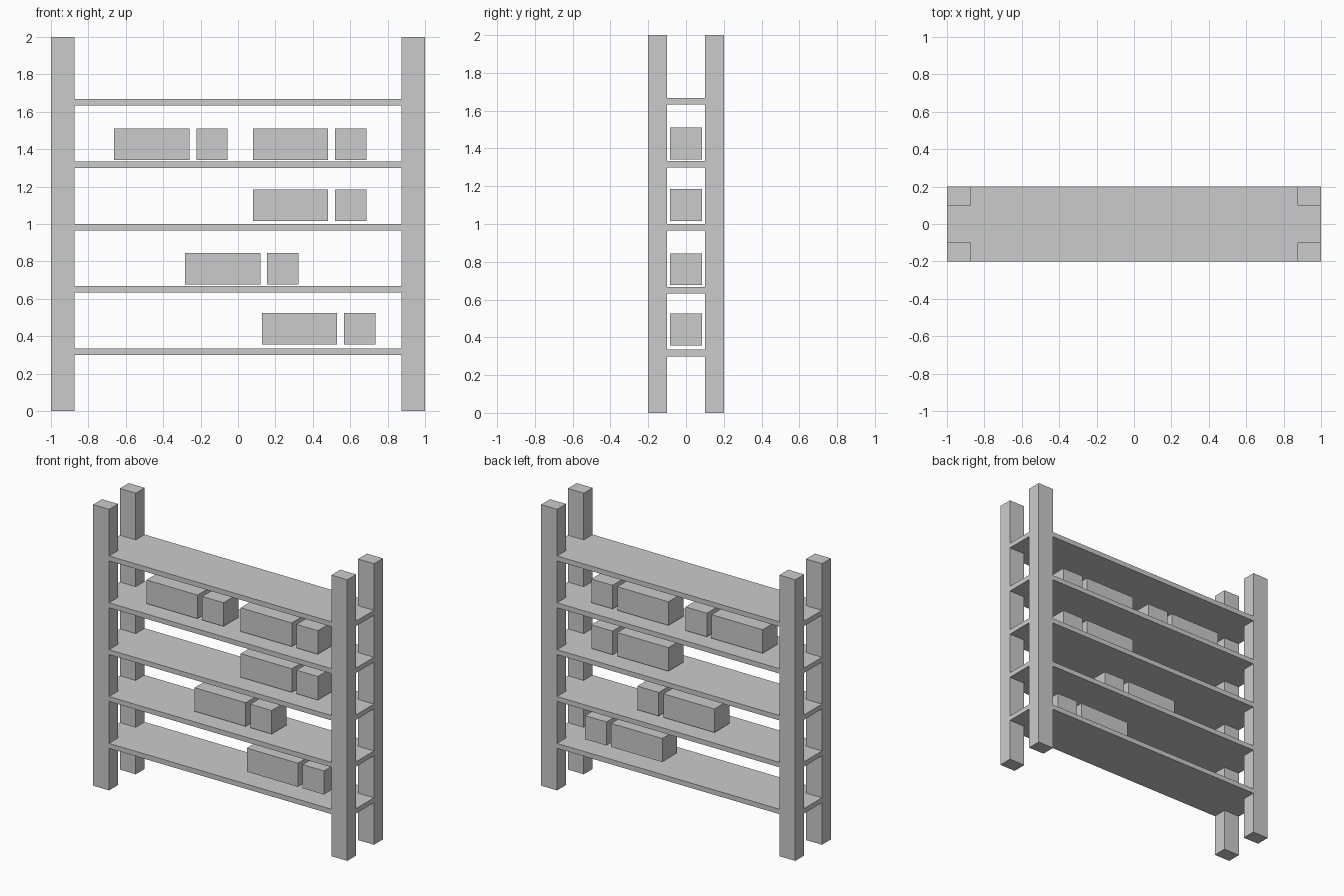
import bpy, bmesh

if "Cube" in bpy.data.objects:
    bpy.data.objects.remove(bpy.data.objects["Cube"])

POST_X, POST_Y = 0.125, 0.10       # post cross-section
HX, HY = 1.0, 0.2                  # half width and half depth of the rack


def finish(name, bm):
    bmesh.ops.recalc_face_normals(bm, faces=bm.faces)
    mesh = bpy.data.meshes.new(name)
    bm.to_mesh(mesh)
    bm.free()
    obj = bpy.data.objects.new(name, mesh)
    bpy.context.collection.objects.link(obj)
    return obj


def box(name, x0, x1, y0, y1, z0, z1):
    bm = bmesh.new()
    bmesh.ops.create_cube(bm, size=1)
    bmesh.ops.scale(bm, vec=(x1 - x0, y1 - y0, z1 - z0), verts=bm.verts)
    bmesh.ops.translate(bm, vec=((x0 + x1) / 2, (y0 + y1) / 2, (z0 + z1) / 2), verts=bm.verts)
    return finish(name, bm)


def shelf(name, z0, z1):
    # board with its four corners notched around the posts
    ix, iy = HX - POST_X, HY - POST_Y
    outline = [(-ix, -HY), (ix, -HY), (ix, -iy), (HX, -iy), (HX, iy), (ix, iy),
               (ix, HY), (-ix, HY), (-ix, iy), (-HX, iy), (-HX, -iy), (-ix, -iy)]
    bm = bmesh.new()
    face = bm.faces.new([bm.verts.new((x, y, z0)) for x, y in outline])
    ext = bmesh.ops.extrude_face_region(bm, geom=[face], use_keep_orig=True)
    top = [v for v in ext["geom"] if isinstance(v, bmesh.types.BMVert)]
    bmesh.ops.translate(bm, vec=(0, 0, z1 - z0), verts=top)
    return finish(name, bm)


# Four corner posts
for side, sx in (("left", -1), ("right", 1)):
    for end, sy in (("front", -1), ("back", 1)):
        xs = sorted((sx * HX, sx * (HX - POST_X)))
        ys = sorted((sy * HY, sy * (HY - POST_Y)))
        box(f"{end}_{side}_post", *xs, *ys, 0, 2)

# Five evenly spaced shelves
for i in range(5):
    top = (i + 1) / 3
    shelf(f"shelf_{i + 1}", top - 0.034, top + 0.001)

# Stored goods: each group is a long carton followed by a short one (start x, bottom z)
groups = [(0.128, 0.357), (-0.283, 0.677), (0.08, 1.016), (0.08, 1.342), (-0.662, 1.342)]
for i, (x, z) in enumerate(groups, 1):
    box(f"long_carton_{i}", x, x + 0.402, -0.084, 0.084, z, z + 0.168)
    box(f"short_carton_{i}", x + 0.439, x + 0.607, -0.084, 0.084, z, z + 0.168)
